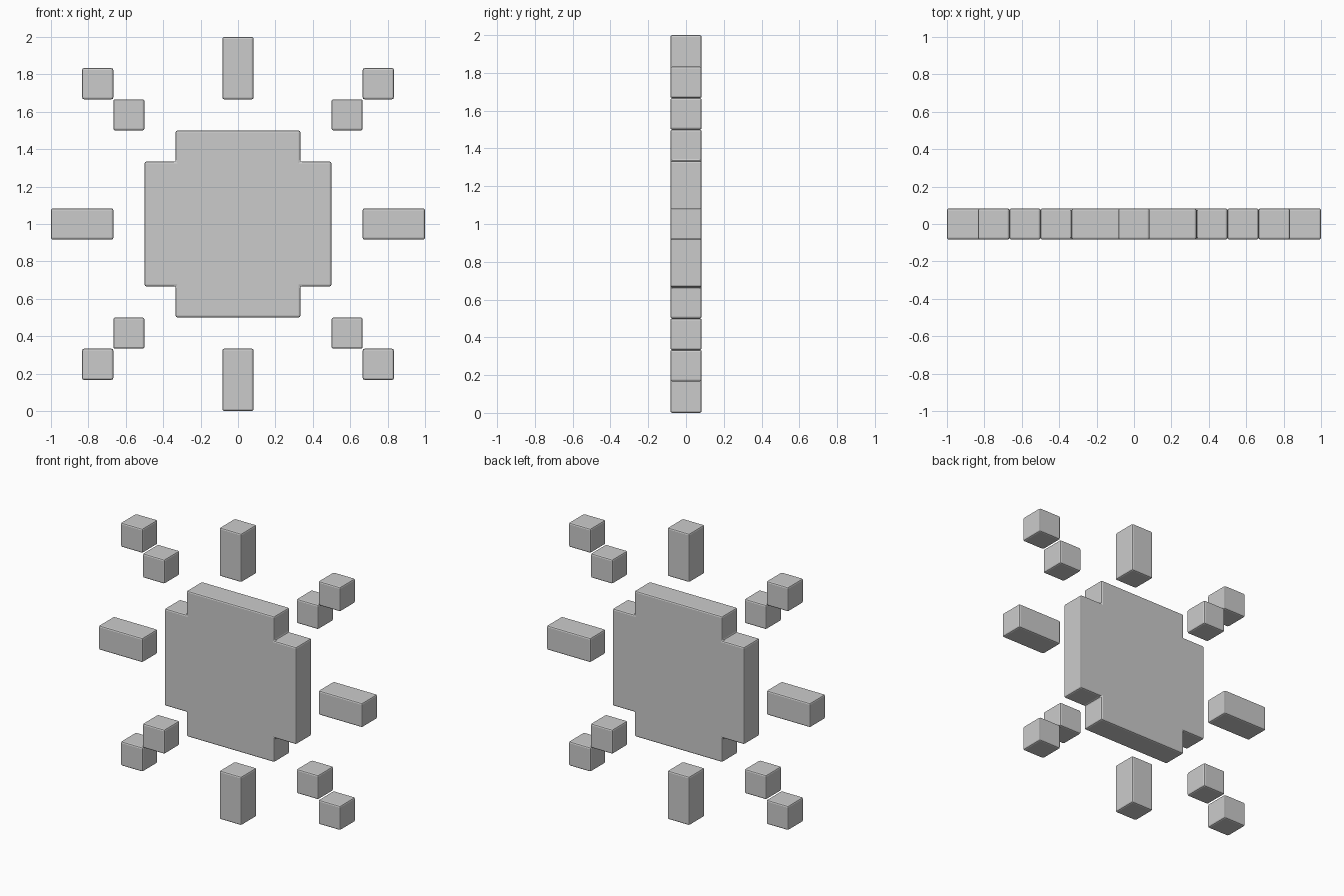
import bpy, bmesh

if "Cube" in bpy.data.objects:
    bpy.data.objects.remove(bpy.data.objects["Cube"])

U = 1 / 6          # one pixel of the sun icon
CZ = 1.0           # height of the centre


def slab(name, outline):
    """Extrude an x-z outline (in pixels around the centre) one pixel deep, with softened edges."""
    bm = bmesh.new()
    face = bm.faces.new([bm.verts.new((x * U, -U / 2, CZ + z * U)) for x, z in outline])
    ext = bmesh.ops.extrude_face_region(bm, geom=[face])
    verts = [v for v in ext["geom"] if isinstance(v, bmesh.types.BMVert)]
    bmesh.ops.translate(bm, verts=verts, vec=(0, U, 0))
    bmesh.ops.recalc_face_normals(bm, faces=bm.faces)
    mesh = bpy.data.meshes.new(name)
    bm.to_mesh(mesh)
    bm.free()
    obj = bpy.data.objects.new(name, mesh)
    bpy.context.collection.objects.link(obj)
    bevel = obj.modifiers.new("soft_edges", "BEVEL")
    bevel.width = 0.01
    bevel.segments = 2
    return obj


def block(name, x, z, w, h):
    a, b = w / 2, h / 2
    return slab(name, [(x - a, z - b), (x + a, z - b), (x + a, z + b), (x - a, z + b)])


# Sun disc: square with stepped corners
slab("sun_disc", [(-2, -3), (2, -3), (2, -2), (3, -2), (3, 2), (2, 2),
                  (2, 3), (-2, 3), (-2, 2), (-3, 2), (-3, -2), (-2, -2)])

# Straight rays
for s, vert, side in ((1, "top", "right"), (-1, "bottom", "left")):
    block(f"{vert}_ray", 0, 5 * s, 1, 2)
    block(f"{side}_ray", 5 * s, 0, 2, 1)

# Diagonal rays: two cubes per corner
for sx, side in ((1, "right"), (-1, "left")):
    for sz, vert in ((1, "top"), (-1, "bottom")):
        block(f"{vert}_{side}_inner_cube", 3.5 * sx, 3.5 * sz, 1, 1)
        block(f"{vert}_{side}_outer_cube", 4.5 * sx, 4.5 * sz, 1, 1)
